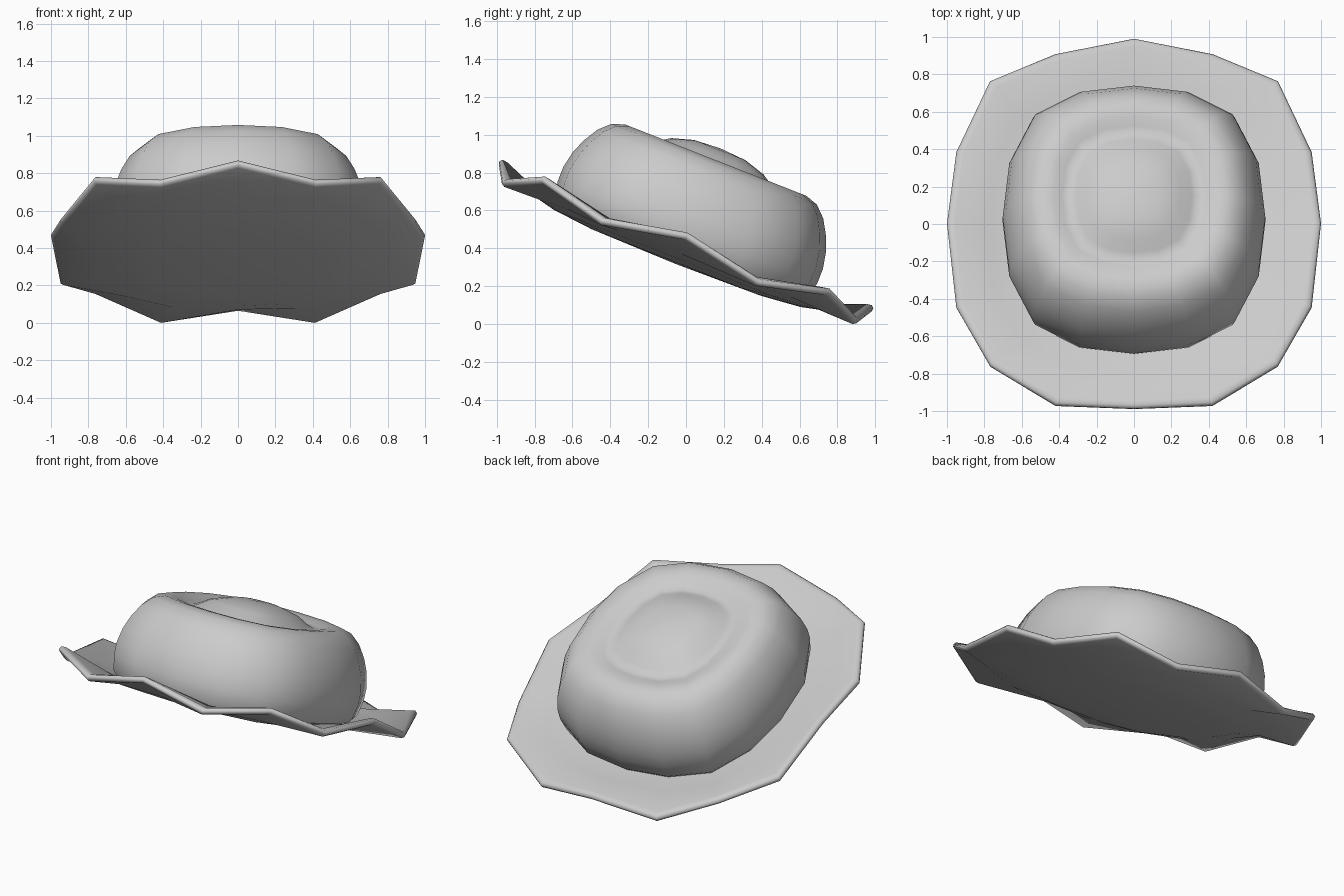
import bpy, bmesh, math
from mathutils import Matrix

if "Cube" in bpy.data.objects:
    bpy.data.objects.remove(bpy.data.objects["Cube"])

SIDES = 16
TILT = Matrix.Translation((0, 0, 0.3)) @ Matrix.Rotation(-math.radians(21.5), 4, 'X') \
    @ Matrix.Translation((0, -0.062, 0))
SOFT = (0, 0.42, 0.77, 0.95, 1)     # slightly squared 16-gon


def soft(k):
    # sine-like lookup over 16 steps
    k %= SIDES
    sign = 1 if k < 8 else -1
    k %= 8
    return sign * SOFT[min(k, 8 - k)]


def lathe(name, profile, stretch):
    """Profile rows: radius, height, up/down wave amount."""
    bm = bmesh.new()
    rings = []
    for r, h, wave in profile:
        if r == 0:
            rings.append([bm.verts.new((0, 0, h))])
            continue
        ring = []
        for i in range(SIDES):
            z = h + (wave if i % 2 == 0 else -wave)
            ring.append(bm.verts.new((r * soft(i + 4), r * stretch * soft(i), z)))
        rings.append(ring)
    for a, b in zip(rings, rings[1:]):
        for i in range(SIDES):
            j = (i + 1) % SIDES
            if len(a) == 1:
                bm.faces.new((a[0], b[j], b[i]))
            elif len(b) == 1:
                bm.faces.new((a[i], a[j], b[0]))
            else:
                bm.faces.new((a[i], a[j], b[j], b[i]))
    bm.transform(TILT)
    for f in bm.faces:
        f.smooth = True
    me = bpy.data.meshes.new(name)
    bm.to_mesh(me)
    bm.free()
    ob = bpy.data.objects.new(name, me)
    bpy.context.collection.objects.link(ob)
    return ob


# brim: shallow bowl underneath, wavy outer edge, top running under the crown
brim = lathe("brim", [
    (0, 0.0, 0), (0.45, 0.008, 0), (0.66, 0.03, 0), (0.78, 0.056, 0.004),
    (0.98, 0.092, 0.045), (0.998, 0.103, 0.045), (1.0, 0.118, 0.045), (0.988, 0.132, 0.045),
    (0.96, 0.133, 0.04), (0.79, 0.09, 0.005), (0.68, 0.065, 0), (0.58, 0.055, 0)], 1.062)

# crown: bulging wall, rounded rim, ring groove and domed centre
crown = lathe("crown", [
    (0.64, 0.03, 0), (0.685, 0.09, 0), (0.702, 0.18, 0), (0.702, 0.26, 0),
    (0.685, 0.35, 0), (0.655, 0.43, 0), (0.61, 0.51, 0), (0.555, 0.565, 0),
    (0.49, 0.588, 0), (0.43, 0.582, 0), (0.385, 0.562, 0), (0.35, 0.553, 0),
    (0.31, 0.57, 0), (0.25, 0.61, 0), (0.14, 0.645, 0), (0, 0.655, 0)], 1.05)

# rest the tilted hat on the ground
low = min(v.co.z for v in brim.data.vertices)
for ob in (brim, crown):
    ob.data.transform(Matrix.Translation((0, 0, -low)))
